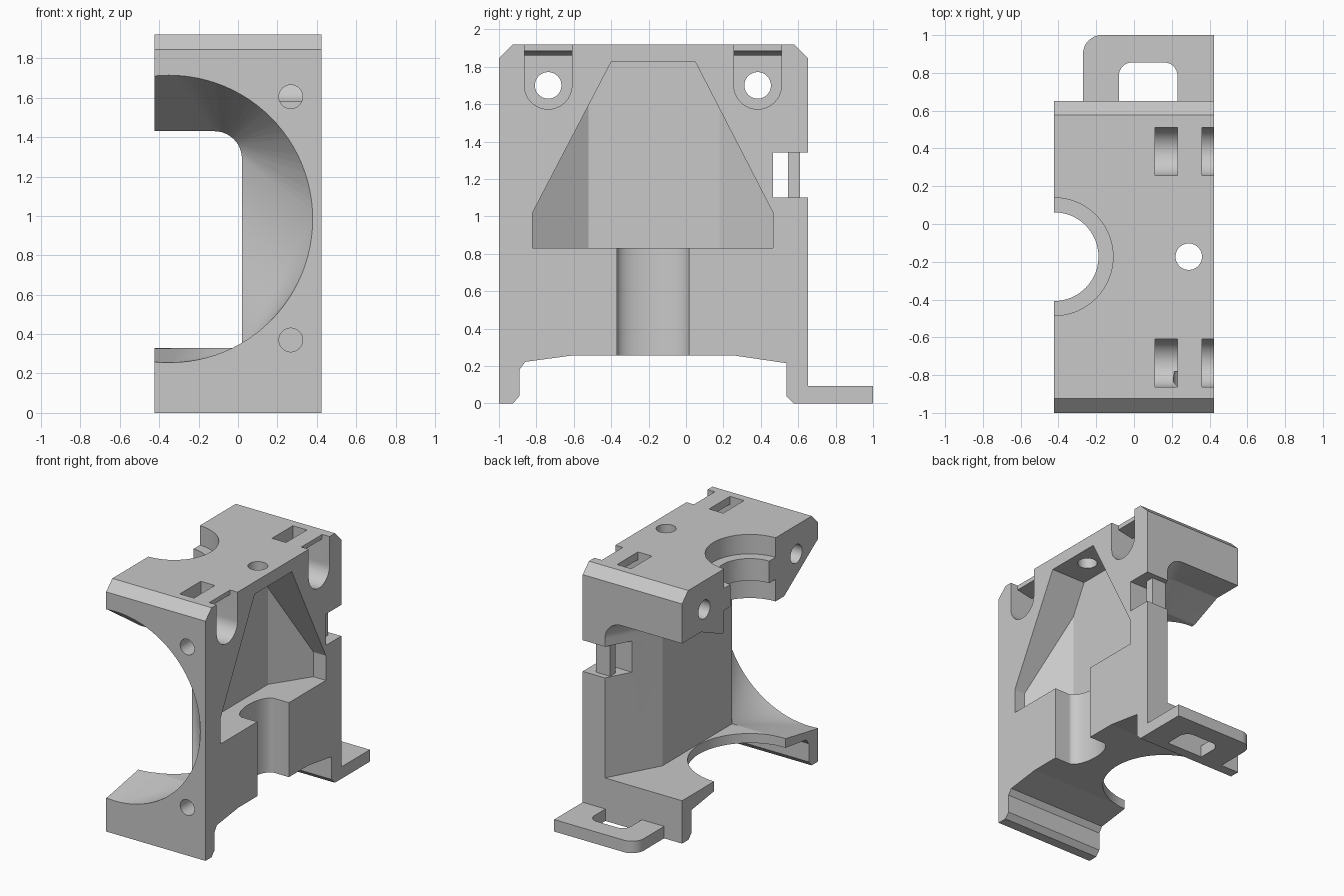
import bpy, bmesh, math

old = bpy.data.objects.get("Cube")
if old:
    bpy.data.objects.remove(old, do_unlink=True)

grey = bpy.data.materials.new("plain grey")
grey.use_nodes = True
grey.diffuse_color = (0.58, 0.58, 0.58, 1)
grey.node_tree.nodes["Principled BSDF"].inputs["Base Color"].default_value = (0.58, 0.58, 0.58, 1)


def to_object(name, bm):
    bmesh.ops.recalc_face_normals(bm, faces=bm.faces[:])
    me = bpy.data.meshes.new(name)
    bm.to_mesh(me)
    bm.free()
    me.materials.append(grey)
    ob = bpy.data.objects.new(name, me)
    bpy.context.scene.collection.objects.link(ob)
    return ob


def place(axis, t, p):
    a, b = p
    return {"x": (t, a, b), "y": (a, t, b), "z": (a, b, t)}[axis]


def prism(name, axis, pts, lo, hi):
    """Extrude a 2D outline along an axis."""
    bm = bmesh.new()
    v0 = [bm.verts.new(place(axis, lo, p)) for p in pts]
    v1 = [bm.verts.new(place(axis, hi, p)) for p in pts]
    bm.faces.new(v0)
    bm.faces.new(v1[::-1])
    for i in range(len(pts)):
        j = (i + 1) % len(pts)
        bm.faces.new((v0[i], v0[j], v1[j], v1[i]))
    return to_object(name, bm)


def hull(name, pts):
    bm = bmesh.new()
    for p in pts:
        bm.verts.new(p)
    res = bmesh.ops.convex_hull(bm, input=bm.verts[:])
    junk = {v for v in res["geom_interior"] + res["geom_unused"]
            if isinstance(v, bmesh.types.BMVert) and v.is_valid}
    bmesh.ops.delete(bm, geom=list(junk), context="VERTS")
    bmesh.ops.dissolve_limit(bm, angle_limit=0.001, verts=bm.verts[:], edges=bm.edges[:])
    return to_object(name, bm)


def arc(cx, cy, r, a0, a1, n):
    return [(cx + r * math.cos(math.radians(a0 + (a1 - a0) * i / n)),
             cy + r * math.sin(math.radians(a0 + (a1 - a0) * i / n))) for i in range(n + 1)]


def circle(cx, cy, r, n=64):
    return arc(cx, cy, r, 0, 360, n)[:-1]


def rect(a0, a1, b0, b1):
    return [(a0, b0), (a1, b0), (a1, b1), (a0, b1)]


def boolean(target, tool, op="DIFFERENCE"):
    """Apply a boolean and discard the tool."""
    mod = target.modifiers.new("cut", "BOOLEAN")
    mod.object, mod.operation, mod.solver = tool, op, "EXACT"
    bpy.context.view_layer.update()
    dg = bpy.context.evaluated_depsgraph_get()
    me = bpy.data.meshes.new_from_object(target.evaluated_get(dg))
    target.modifiers.clear()
    target.data = me
    bpy.data.objects.remove(tool, do_unlink=True)


# Main block: side profile with chamfers and the arched underside
profile = [(-1, 0), (-0.925, 0), (-0.89, 0.04), (-0.89, 0.18), (-0.86, 0.222), (-0.6, 0.257),
           (0.25, 0.257), (0.536, 0.215), (0.536, 0.04), (0.575, 0), (0.652, 0),
           (0.652, 1.845), (0.577, 1.92), (-0.925, 1.92), (-1, 1.845)]
body = prism("mount_body", "x", profile, -0.423, 0.423)


def section(y, x, z):
    """Cavity section with one rounded upper corner."""
    pts = [(-1.2, 0.33), (x, 0.33)] + arc(x - 0.14, z - 0.14, 0.14, 0, 90, 18) + [(-1.2, z)]
    return [(a, y, b) for a, b in pts]


# Inner cavity: round intake narrowing to a straight channel, then flaring to the back
mouth = [(a, -1.001, b) for a, b in circle(-0.35, 0.985, 0.73, 96)]
channel = [section(-0.59, 0.02, 1.43), section(0.17, 0.02, 1.43), section(0.26, 0.02, 1.47),
           section(0.42, 0.108, 1.54), section(0.653, 0.235, 1.54)]
cavity = hull("cavity", mouth + channel[0])
for a, b in zip(channel, channel[1:]):
    boolean(cavity, hull("channel", a + b), "UNION")
boolean(body, cavity)

# Side pocket: tapered outline limited by a sloping floor
pocket = prism("pocket", "x", [(-0.82, 0.83), (0.465, 0.83), (0.465, 1.02), (0.05, 1.825),
                               (-0.4, 1.825), (-0.82, 1.02)], 0.05, 0.5)
floor = prism("pocket_floor", "z", [(0.6, -0.83), (0.34, -0.83), (0.13, -0.52), (0.13, 0.18),
                                    (0.32, 0.47), (0.6, 0.47)], 0.7, 1.9)
boolean(pocket, floor, "INTERSECT")
boolean(body, pocket)

# Shallow rounded screwdriver slot under the pocket
slot = [(0.30 + 0.47 * (a - 0.30), b) for a, b in arc(0.30, -0.177, 0.192, 90, 270, 48)]
slot += [(0.5, -0.369), (0.5, 0.015)]
boolean(body, prism("slot", "z", slot, 0.1, 0.85))

# Vertical holes: grooved socket, top screw hole and floor opening
for cx, r, lo, hi in [(-0.423, 0.312, 1.77, 2), (-0.423, 0.235, 1.3, 2), (-0.423, 0.312, 1.3, 1.6),
                      (0.29, 0.07, 1.7, 2), (-0.423, 0.435, 0.1, 0.36)]:
    boolean(body, prism("hole", "z", circle(cx, -0.173, r), lo, hi))

# Upper screw holes: deep rounded recesses open at the top on both sides of a bridge
for y in (-0.737, 0.383):
    u = arc(y, 1.70, 0.127, 180, 360, 32) + [(y + 0.127, 2), (y - 0.127, 2)]
    recess = prism("recess", "x", u, 0.11, 0.5)
    bridge = [(0.23, 1.86), (0.36, 1.885), (0.36, 2.1), (0.23, 2.1)]
    boolean(recess, prism("bridge", "y", bridge, y - 0.2, y + 0.2))
    boolean(body, recess)
    boolean(body, prism("screw_hole", "x", circle(y, 1.70, 0.071), -0.5, 0.5))

# Front screw holes
for z in (1.605, 0.37):
    boolean(body, prism("front_hole", "y", circle(0.268, z, 0.06), -1.1, -0.78))

# Tie notch in the rear column, with its post
boolean(body, prism("notch", "x", rect(0.466, 0.8, 1.10, 1.34), -0.1, 0.5))
post = prism("tie_post", "x", rect(0.545, 0.61, 1.10, 1.34), 0.22, 0.34)

# Rear tab: U shaped loop on the ground
outline = ([(0.423, 0.652), (0.423, 1)] + arc(-0.17, 0.9, 0.1, 90, 180, 18)
           + [(-0.27, 0.652), (-0.08, 0.652)]
           + arc(-0.01, 0.785, 0.07, 180, 90, 18) + arc(0.16, 0.785, 0.07, 90, 0, 18) + [(0.23, 0.652)])
tab = prism("rear_tab", "z", outline, 0, 0.092)

# Smooth the round surfaces, keep the edges crisp
for ob in (body, post, tab):
    bpy.ops.object.select_all(action="DESELECT")
    ob.select_set(True)
    bpy.context.view_layer.objects.active = ob
    bpy.ops.object.shade_smooth_by_angle(angle=math.radians(7))
